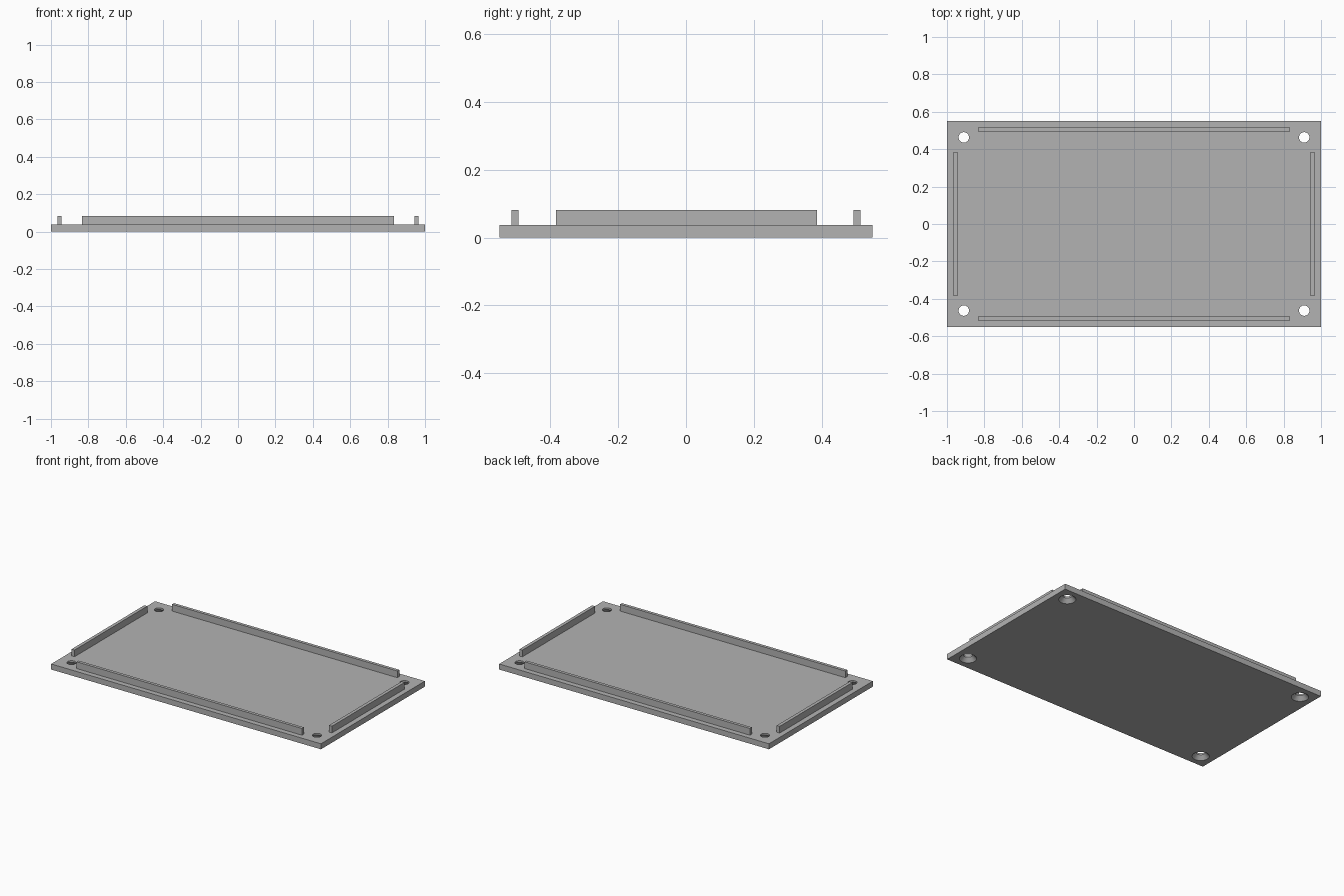
import bpy
import bmesh

cube = bpy.data.objects.get("Cube")
if cube:
    bpy.data.objects.remove(cube, do_unlink=True)

WIDTH, DEPTH, THICK, TOP = 2.0, 1.1, 0.037, 0.082
HOLE_X, HOLE_Y = 0.91, 0.463
HOLE_R, SINK_R, SINK_DEPTH = 0.028, 0.052, 0.026

grey = bpy.data.materials.new("plain_grey")
grey.use_nodes = True
colour = (0.45, 0.45, 0.45, 1)
grey.diffuse_color = colour
grey.node_tree.nodes["Principled BSDF"].inputs["Base Color"].default_value = colour


def box(name, low, high):
    """Axis-aligned box between two corners."""
    bm = bmesh.new()
    bmesh.ops.create_cube(bm, size=1)
    for v in bm.verts:
        v.co = [high[i] if v.co[i] > 0 else low[i] for i in range(3)]
    return finish(name, bm)


def finish(name, bm):
    mesh = bpy.data.meshes.new(name)
    bm.to_mesh(mesh)
    bm.free()
    mesh.materials.append(grey)
    obj = bpy.data.objects.new(name, mesh)
    bpy.context.collection.objects.link(obj)
    return obj


def countersink_cutter(name, x, y, sides=32):
    """Straight drill that flares into a cone below the plate."""
    slope = (SINK_R - HOLE_R) / SINK_DEPTH
    extra = 0.01
    profile = [(SINK_R + extra * slope, -extra), (HOLE_R, SINK_DEPTH), (HOLE_R, THICK + extra)]
    bm = bmesh.new()
    rings = []
    for radius, z in profile:
        ring = bmesh.ops.create_circle(bm, segments=sides, radius=radius)["verts"]
        for v in ring:
            v.co += type(v.co)((x, y, z))
        rings.append(ring)
    for a, b in zip(rings, rings[1:]):
        for i in range(sides):
            j = (i + 1) % sides
            bm.faces.new((a[i], a[j], b[j], b[i]))
    bm.faces.new(rings[0])
    bm.faces.new(rings[-1])
    bmesh.ops.recalc_face_normals(bm, faces=bm.faces)
    cutter = finish(name, bm)
    cutter.hide_render = True
    return cutter


# Base plate with four countersunk screw holes
plate = box("base_plate", (-WIDTH / 2, -DEPTH / 2, 0), (WIDTH / 2, DEPTH / 2, THICK))
cutters = []
for sx in (-1, 1):
    for sy in (-1, 1):
        cutter = countersink_cutter("hole_cutter", sx * HOLE_X, sy * HOLE_Y)
        cutters.append(cutter)
        mod = plate.modifiers.new("screw_hole", 'BOOLEAN')
        mod.object = cutter
        mod.solver = 'EXACT'

# Apply the cuts and discard the cutters
bpy.context.view_layer.objects.active = plate
plate.select_set(True)
for mod in list(plate.modifiers):
    bpy.ops.object.modifier_apply(modifier=mod.name)
for cutter in cutters:
    bpy.data.objects.remove(cutter, do_unlink=True)
bpy.ops.object.shade_smooth_by_angle(angle=0.5)

# Locating ribs along each edge
for side, s in (("front", -1), ("back", 1)):
    y0, y1 = sorted((s * 0.494, s * 0.515))
    box(side + "_rib", (-0.835, y0, THICK), (0.835, y1, TOP))
for side, s in (("right", -1), ("left", 1)):
    x0, x1 = sorted((s * 0.943, s * 0.965))
    box(side + "_rib", (x0, -0.384, THICK), (x1, 0.386, TOP))
